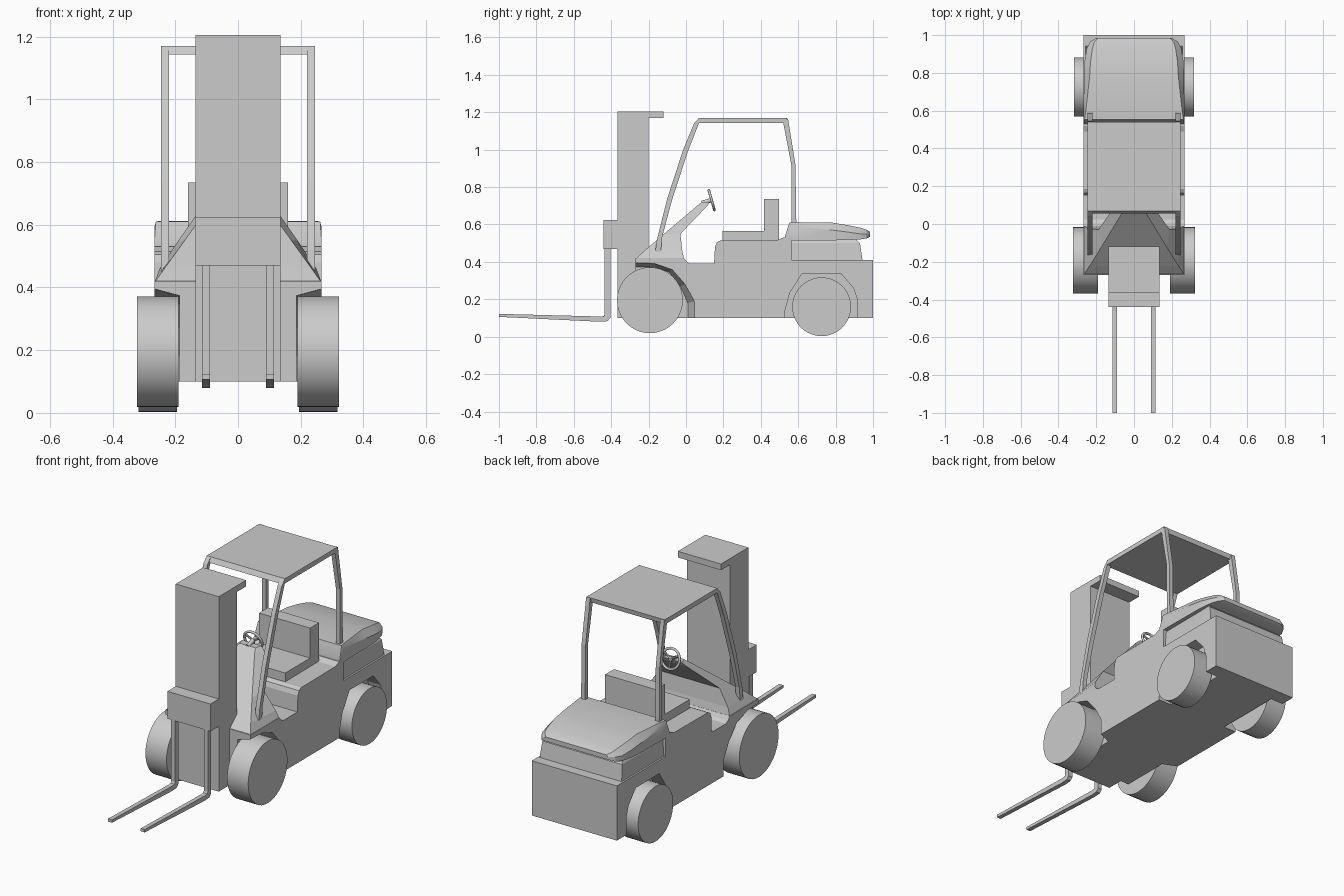
import bpy, bmesh, math
from mathutils import Matrix, Vector

if "Cube" in bpy.data.objects:
    bpy.data.objects.remove(bpy.data.objects["Cube"])

grey = bpy.data.materials.new("light_grey")
grey.diffuse_color = (0.6, 0.6, 0.6, 1)
grey.use_nodes = True
grey.node_tree.nodes["Principled BSDF"].inputs["Base Color"].default_value = grey.diffuse_color


def finish(name, bm, smooth=None):
    bmesh.ops.recalc_face_normals(bm, faces=bm.faces)
    me = bpy.data.meshes.new(name)
    bm.to_mesh(me)
    bm.free()
    ob = bpy.data.objects.new(name, me)
    bpy.context.collection.objects.link(ob)
    me.materials.append(grey)
    if smooth:
        bpy.ops.object.select_all(action='DESELECT')
        ob.select_set(True)
        bpy.context.view_layer.objects.active = ob
        bpy.ops.object.shade_smooth_by_angle(angle=math.radians(smooth))
    return ob


def loft(name, rings, smooth=None):
    """Skin a list of equal-length closed rings and cap both ends."""
    bm = bmesh.new()
    vs = [[bm.verts.new(p) for p in r] for r in rings]
    n = len(vs[0])
    for a, b in zip(vs, vs[1:]):
        for i in range(n):
            j = (i + 1) % n
            bm.faces.new((a[i], a[j], b[j], b[i]))
    bm.faces.new(vs[0])
    bm.faces.new(vs[-1])
    return finish(name, bm, smooth)


def prism(name, pts, x0, x1, pts1=None, smooth=None):
    """Side profile (y, z) extruded from x0 to x1, optionally to a second profile."""
    return loft(name, [[(x0, y, z) for y, z in pts],
                       [(x1, y, z) for y, z in (pts1 or pts)]], smooth)


def box(name, hw, y0, y1, z0, z1):
    return prism(name, [(y0, z0), (y1, z0), (y1, z1), (y0, z1)], -hw, hw)


def cylinder(name, r, depth, matrix, seg=40):
    bm = bmesh.new()
    bmesh.ops.create_cone(bm, cap_ends=True, segments=seg, radius1=r, radius2=r,
                          depth=depth, matrix=matrix)
    return finish(name, bm, 35)


# Chassis with step, seat base and counterweight
body = prism("chassis", [
    (-.27, .10), (1, .10), (1, .41), (.565, .41), (.565, .53), (.52, .53), (.49, .517),
    (.185, .515), (.165, .505), (.155, .48), (.15, .39), (.025, .39), (.005, .40),
    (-.01, .42), (-.27, .42)], -.267, .267)

# Wheel arch cutters, the front ones flared outward
front_in = [(-.3, .375), (-.16, .37), (-.09, .345), (-.03, .27), (.01, .18), (.01, .05), (-.3, .05)]
front_out = [(-.3, .40), (-.17, .395), (-.07, .36), (.0, .28), (.05, .19), (.05, .05), (-.3, .05)]
rear = [(.52, .05), (.53, .14), (.555, .235), (.62, .335), (.83, .335), (.895, .26),
        (.915, .20), (.915, .05)]
for s, side in ((1, "right"), (-1, "left")):
    for label, a, b in (("front", front_in, front_out), ("rear", rear, rear)):
        cut = prism(f"{label}_arch_cutter_{side}", a, s * .187, s * .28, b)
        cut.hide_render = True
        cut.hide_viewport = True
        mod = body.modifiers.new("wheel_arch", 'BOOLEAN')
        mod.operation = 'DIFFERENCE'
        mod.solver = 'EXACT'
        mod.object = cut

# Cowl, tapering up to the steering column: z, front half width, front y, rear half width, rear y
loft("cowl", [[(-f, fy, z), (f, fy, z), (b, by, z), (-b, by, z)] for z, f, fy, b, by in (
    (.415, .267, -.27, .267, -.01), (.46, .235, -.222, .25, -.02),
    (.55, .17, -.117, .19, -.03), (.70, .062, .06, .085, .115), (.72, .05, .085, .06, .125))])

# Engine housing under the hood
loft("engine_housing", [[(-w, .55, z), (w, .55, z), (w, y, z), (-w, y, z)]
                        for z, w, y in ((.40, .258, .945), (.50, .25, .93), (.53, .235, .90))])

# Hood: y, half width, bottom z, shoulder z, top half width, top z
hood = []
for y, w, z0, zs, wt, zt in (
        (.53, .267, .515, .535, .267, .54), (.553, .267, .515, .59, .262, .61),
        (.60, .267, .515, .59, .255, .612), (.78, .265, .515, .57, .235, .61),
        (.86, .262, .517, .56, .23, .597), (.93, .25, .52, .55, .22, .583),
        (.965, .232, .525, .55, .21, .572), (.985, .20, .535, .55, .19, .56)):
    hood.append([(-w, y, z0), (w, y, z0), (w, y, zs), (wt, y, zt), (-wt, y, zt), (-w, y, zs)])
loft("hood", hood, 25)

# Seat
box("seat_cushion", .16, .195, .43, .50, .565)
box("seat_back", .16, .417, .497, .50, .735)

# Mast with rear-facing head, and fork carriage
prism("mast", [(-.365, .10), (-.20, .10), (-.20, 1.17), (-.12, 1.17), (-.12, 1.205),
               (-.365, 1.205)], -.135, .135)
box("fork_carriage", .135, -.44, -.36, .47, .625)

# Overhead guard roof
prism("guard_roof", [(.055, 1.143), (.535, 1.143), (.54, 1.17), (.07, 1.17)], -.245, .245)

for s, side in ((1, "right"), (-1, "left")):
    # Guard posts
    prism(f"front_post_{side}", [
        (-.165, .45), (-.135, .45), (-.128, .53), (-.075, .73), (.01, .99), (.07, 1.143),
        (.08, 1.168), (.07, 1.17), (.043, 1.14), (-.015, 1.0), (-.10, .74), (-.155, .52)],
        s * .22, s * .245)
    prism(f"rear_post_{side}", [
        (.565, .59), (.59, .59), (.585, .92), (.545, 1.168), (.52, 1.143), (.563, .92)],
        s * .22, s * .245)
    # Forks
    prism(f"fork_{side}", [
        (-.405, .48), (-.435, .48), (-.435, .12), (-.44, .11), (-.46, .108), (-1, .122),
        (-1, .106), (-.46, .08), (-.42, .083), (-.405, .10)], s * .09, s * .115)
    # Wheels
    for label, r, x0, x1, y, z in (("front", .176, .19, .322, -.193, .195),
                                   ("rear", .157, .195, .317, .725, .16)):
        cylinder(f"{label}_wheel_{side}", r, x1 - x0,
                 Matrix.Translation((s * (x0 + x1) / 2, y, z)) @ Matrix.Rotation(math.pi / 2, 4, 'Y'))

# Steering wheel rim, spokes and column
tilt = Matrix.Translation((0, .137, .73)) @ Matrix.Rotation(math.radians(-74), 4, 'X')
N, M, R, r = 28, 8, .055, .007
bm = bmesh.new()
rim = [[bm.verts.new(tilt @ Vector(((R + r * math.cos(b)) * math.cos(a),
                                    (R + r * math.cos(b)) * math.sin(a), r * math.sin(b))))
        for b in (2 * math.pi * j / M for j in range(M))]
       for a in (2 * math.pi * i / N for i in range(N))]
for i in range(N):
    for j in range(M):
        p, q, k = rim[i], rim[(i + 1) % N], (j + 1) % M
        bm.faces.new((p[j], q[j], q[k], p[k]))
finish("steering_rim", bm, 60)
for i in range(3):
    turn = Matrix.Rotation(math.radians(90 + 120 * i), 4, 'Z')
    cylinder(f"steering_spoke_{i + 1}", .006, R, tilt @ turn
             @ Matrix.Translation((R / 2, 0, 0)) @ Matrix.Rotation(math.pi / 2, 4, 'Y'), 8)
cylinder("steering_column", .012, .06, tilt @ Matrix.Translation((0, 0, -.025)), 12)
